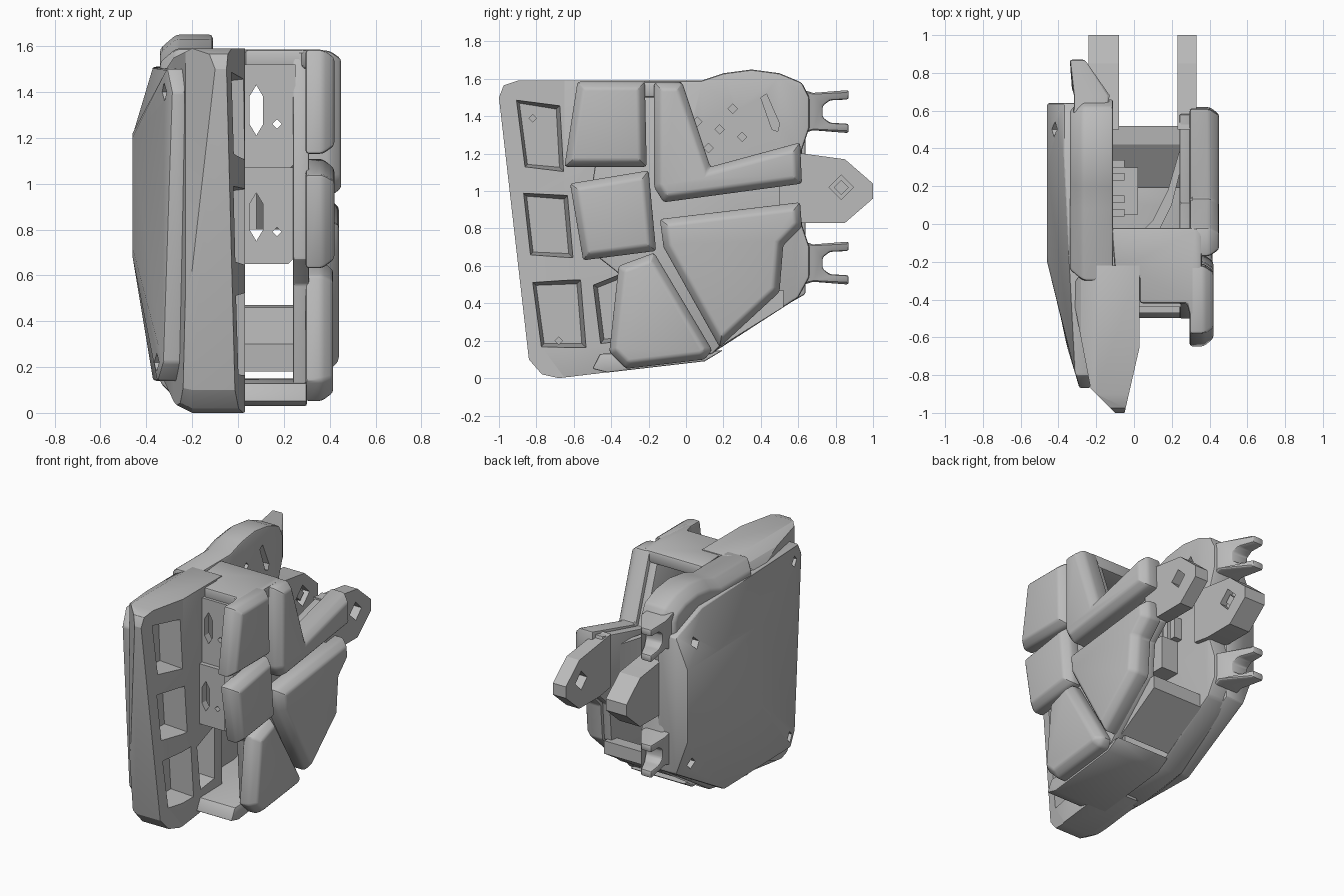
import bpy
import bmesh
from math import radians
from mathutils import Vector

cube = bpy.data.objects.get("Cube")
if cube:
    bpy.data.objects.remove(cube, do_unlink=True)

grey = bpy.data.materials.new("plain grey")
grey.use_nodes = True
grey.diffuse_color = (0.5, 0.5, 0.5, 1)
grey.node_tree.nodes["Principled BSDF"].inputs["Base Color"].default_value = (0.5, 0.5, 0.5, 1)

PLACE = {"x": lambda a, b, d: (d, a, b),
         "y": lambda a, b, d: (a, d, b),
         "z": lambda a, b, d: (a, b, d)}


def inset(pts, width):
    """Move every side of an outline inwards by the same width."""
    pts = [Vector(p) for p in pts]
    area = sum(p.cross(q) for p, q in zip(pts, pts[1:] + pts[:1]))
    result = []
    for i, p in enumerate(pts):
        a = (p - pts[i - 1]).normalized()
        b = (pts[(i + 1) % len(pts)] - p).normalized()
        normal = Vector((-a.y - b.y, a.x + b.x)) / (1 + a.dot(b))
        result.append(tuple(p + normal * (width if area > 0 else -width)))
    return result


def loft(name, rings, axis="x"):
    """Join equal-length outlines, each given as (depth, points), into a solid."""
    bm = bmesh.new()
    loops = [[bm.verts.new(PLACE[axis](a, b, d)) for a, b in pts] for d, pts in rings]
    for low, high in zip(loops, loops[1:]):
        n = len(low)
        for i in range(n):
            j = (i + 1) % n
            bm.faces.new((low[i], low[j], high[j], high[i]))
    bm.faces.new(loops[0])
    bm.faces.new(loops[-1])
    bmesh.ops.recalc_face_normals(bm, faces=bm.faces)
    mesh = bpy.data.meshes.new(name)
    bm.to_mesh(mesh)
    bm.free()
    mesh.materials.append(grey)
    ob = bpy.data.objects.new(name, mesh)
    bpy.context.collection.objects.link(ob)
    return ob


def finish(ob, cuts=(), bevel=0, segments=2):
    """Round the edges, subtract the cutters and shade the result."""
    if bevel:
        mod = ob.modifiers.new("rounding", "BEVEL")
        mod.width, mod.segments = bevel, segments
        mod.limit_method, mod.angle_limit = "ANGLE", radians(25)
    for cutter in cuts:
        mod = ob.modifiers.new("cut", "BOOLEAN")
        mod.operation, mod.object, mod.solver = "DIFFERENCE", cutter, "EXACT"
    graph = bpy.context.evaluated_depsgraph_get()
    graph.update()
    mesh = bpy.data.meshes.new_from_object(ob.evaluated_get(graph))
    ob.modifiers.clear()
    ob.data = mesh
    for cutter in cuts:
        bpy.data.objects.remove(cutter, do_unlink=True)
    bpy.ops.object.select_all(action="DESELECT")
    ob.select_set(True)
    bpy.context.view_layer.objects.active = ob
    bpy.ops.object.shade_smooth_by_angle(angle=radians(25))
    return ob


def prism(name, pts, d0, d1, axis="x", cuts=(), bevel=0):
    return finish(loft(name, [(d0, pts), (d1, pts)], axis), cuts, bevel)


def box(name, lo, hi):
    rect = [(lo[0], lo[1]), (hi[0], lo[1]), (hi[0], hi[1]), (lo[0], hi[1])]
    return prism(name, rect, lo[2], hi[2], "z")


def diamond(a, b, r, d0, d1, axis="x"):
    pts = [(a - r, b), (a, b - r), (a + r, b), (a, b + r)]
    return loft("diamond_cutter", [(d0, pts), (d1, pts)], axis)


# Front frame: rim with three pockets, rounded outer side and slanted leading edge
rim = [(-1, 1.5), (-.975, 1.565), (-.9, 1.59), (-.22, 1.59), (-.22, .055),
       (-.68, 0), (-.77, .02), (-.84, .1)]
pockets = [[(-.92, 1.5), (-.67, 1.46), (-.65, 1.1), (-.87, 1.12)],
           [(-.88, 1.0), (-.63, .98), (-.6, .64), (-.84, .65)],
           [(-.83, .52), (-.56, .53), (-.53, .16), (-.78, .16)],
           [(-.5, .5), (-.3, .58), (-.3, .2), (-.46, .18)]]
inner_slope = [(.03, -.65), (-.05, -1), (-.05, -1.2), (.3, -1.2), (.3, -.65)]
outer_slope = [(-.32, -.4), (-.23, -.87), (-.1, -1), (-.1, -1.2), (-.5, -1.2), (-.5, -.4)]
cuts = [loft("slope_cutter", [(-.2, s), (2, s)], "z") for s in (inner_slope, outer_slope)]
cuts += [loft("pocket_cutter", [(-.13, inset(p, .025)), (.06, p)]) for p in pockets]
cuts += [diamond(y, z, .02, -.18, .1) for y, z in ((-.82, 1.39), (-.68, .2))]
frame = loft("front_frame", [(-.32, inset(rim, .1)), (-.28, inset(rim, .04)),
                             (-.2, rim), (.03, rim)])
finish(frame, cuts, bevel=.015)

# Rear frame: thinner side wall with a raised shoulder
wall = [(-.3, 1.59), (.08, 1.59), (.2, 1.63), (.35, 1.65), (.5, 1.63), (.62, 1.58),
        (.66, 1.5), (.66, 1.34), (.62, 1.22), (.62, .82), (.66, .7), (.66, .54),
        (.6, .43), (.12, .12), (-.3, .06)]
holes = [(.06, 1.37), (.25, 1.44), (.3, 1.29), (.12, 1.23), (.18, 1.33)]
cuts = [diamond(y, z, .025, -.16, 0) for y, z in holes]
slot = [(.4, 1.5), (.43, 1.52), (.5, 1.36), (.49, 1.32), (.46, 1.33)]
cuts.append(loft("slot_cutter", [(-.2, slot), (0, slot)]))
rear = loft("rear_frame", [(-.34, inset(wall, .06)), (-.27, wall), (-.11, wall)])
finish(rear, cuts, bevel=.015)

# Two forked hinges, narrowing and leaning outwards to their tips
fork = [(.58, .13), (.68, .1), (.87, .115), (.87, .065), (.77, .06), (.73, .03),
        (.73, -.03), (.77, -.06), (.87, -.065), (.87, -.115), (.68, -.1), (.58, -.13)]
for name, z in (("upper_fork", 1.425), ("lower_fork", .615)):
    shifted = [(y, z + h) for y, h in fork]
    hinge = loft(name, [(-.32, shifted), (-.14, shifted)])
    for v in hinge.data.vertices:
        if v.co.y > .7:
            reach = (v.co.y - .6) / .27
            v.co.x += reach * (-.02 if v.co.x < -.2 else -.12)
    finish(hinge, bevel=.012)

# Hexagonal knuckle lugs: a blind one on the frame, a pierced one behind the cushions
lug = [(.5, 1.22), (.63, 1.2), (.85, 1.17), (1, 1.04), (1, .96), (.85, .83), (.63, .83), (.5, .85)]
prism("frame_lug", lug, -.24, -.08, cuts=[diamond(.83, 1.02, .075, -.13, 0)])
prism("frame_lug_pin", [(.79, 1.02), (.83, .98), (.87, 1.02), (.83, 1.06)], -.15, -.1)
prism("cushion_lug", lug, .23, .33, cuts=[diamond(.83, 1.02, .065, .1, .5)])

# Outer shell: domed cover, thinning towards the leading edge
edge = [(-.87, 1.4), (-.8, 1.5), (.35, 1.51), (.64, 1.4), (.64, .45), (.1, .14), (-.66, .14), (-.74, .22)]
crown = [(-.2, 1.2), (-.15, 1.22), (.3, 1.21), (.64, 1.2), (.64, .7), (.1, .68), (-.15, .68), (-.2, .72)]
shell = loft("outer_shell", [(-.23, edge), (-.37, edge), (-.46, crown)])
for v in shell.data.vertices:
    if v.co.y < -.5 and v.co.x < -.3:
        v.co.x = -.37 + (-.6 - v.co.y) * .3
corners = [(-.74, 1.4), (.5, 1.33), (-.64, .22), (.5, .48)]
finish(shell, [diamond(y, z, .04, -.6, -.29) for y, z in corners], bevel=.012)

# Backing wall behind the cushions
backing = [(-.42, 1.55), (-.04, 1.55), (.11, 1.11), (.58, 1.23), (.61, .82), (.5, .72),
           (.48, .46), (.14, .13), (-.33, .1), (-.36, .56), (-.5, .67), (-.5, 1.05)]
prism("cushion_backing", backing, .24, .31, bevel=.01)

# Cushions: straight sides with a broad chamfer around the outer face
cushions = {
    "upper_front_cushion": (.42, [(-.58, 1.585), (-.22, 1.585), (-.21, 1.13), (-.65, 1.13)]),
    "middle_front_cushion": (.42, [(-.62, 1.04), (-.2, 1.11), (-.16, .68), (-.55, .63)]),
    "lower_front_cushion": (.415, [(-.36, .6), (-.17, .67), (.14, .15), (.1, .1), (-.32, .05), (-.41, .14)]),
    "upper_rear_cushion": (.45, [(-.17, 1.58), (-.02, 1.58), (.13, 1.13), (.61, 1.26),
                                 (.62, 1.04), (-.12, .94), (-.17, 1.02)]),
    "lower_rear_cushion": (.44, [(-.14, .85), (.61, .94), (.62, .81), (.52, .71), (.5, .46),
                                 (.18, .165), (-.12, .7)]),
}
for name, (x, pts) in cushions.items():
    pad = loft(name, [(.295, pts), (x - .05, pts), (x, inset(pts, .035))])
    finish(pad, bevel=.014)

# Stepped top bridge from frame to cushions
bridge = [(-.12, -.02), (-.1, -.26), (.03, -.28), (.03, -.42), (.28, -.42), (.3, -.5),
          (.36, -.5), (.36, -.06), (.33, -.02)]
prism("top_bridge", bridge, 1.5, 1.585, "z", bevel=.015)

# Two front panels between frame and cushions, each with a long slot and a small hole
panels = [("upper_panel", -.44, 1.06, 1.52, 1.21, 1.43, 1.26),
          ("lower_panel", -.47, .65, 1.07, .75, .96, .79)]
for name, y, z0, z1, s0, s1, hole in panels:
    hexagon = [(.05, s0 + .05), (.08, s0), (.11, s0 + .05), (.11, s1 - .05), (.08, s1), (.05, s1 - .05)]
    cuts = [loft("slot_cutter", [(-.6, hexagon), (.1, hexagon)], "y"),
            diamond(.17, hole, .02, -.6, .1, "y")]
    outline = [(-.02, z0), (.22, z0), (.25, z0 + .03), (.25, z1), (-.02, z1)]
    prism(name, outline, y, y + .05, "y", cuts)

# Floor: front lip and rising rear plate
lip = [(-.5, .05), (-.42, .03), (.1, .09), (.2, .15), (.1, .14), (-.46, .13)]
prism("floor_lip", lip, -.12, .3, bevel=.008)
prism("floor_plate", [(.2, .18), (.52, .38), (.52, .47), (.42, .46), (.19, .3)], -.12, .27)

# Curved guide rib inside the palm
rib = [(0, -.08), (.1, .02), (.18, .18), (.25, .42), (.25, .3), (.2, .1), (.14, -.02), (.08, -.1)]
prism("guide_rib", rib, .8, 1.1, "z")

# Small mounts on the inner face of the frame
for i, y in enumerate((.06, .13, .25, .32)):
    box(f"mount_block_{i}", (-.14, y - .02, .95), (-.05, y + .02, 1.1))
box("actuator_block", (-.12, .05, .72), (.02, .3, .95))
